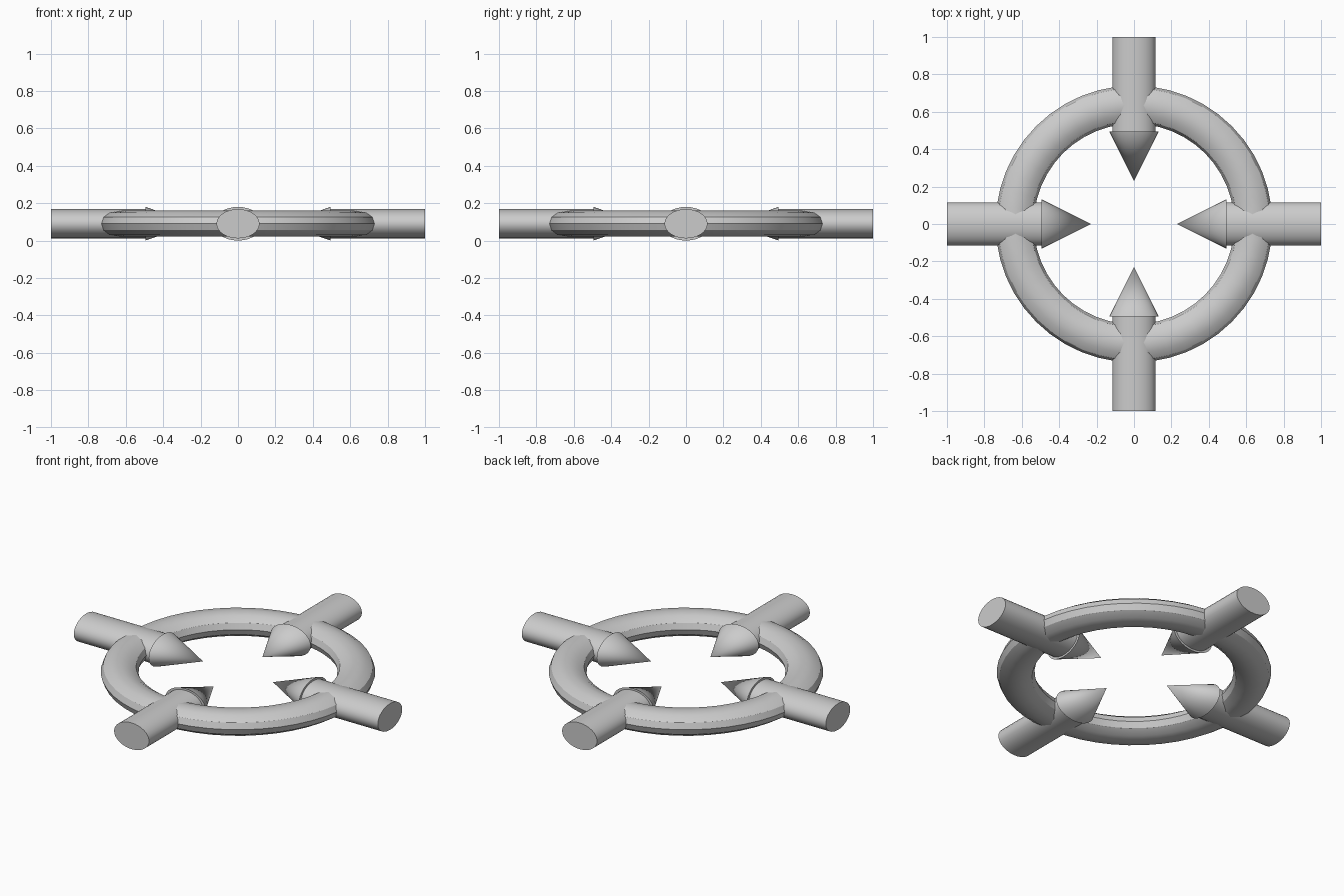
import bpy
from math import pi, cos, sin
from mathutils import Matrix

if "Cube" in bpy.data.objects:
    bpy.data.objects.remove(bpy.data.objects["Cube"])

FLAT = 0.68      # everything is squashed vertically to an oval section
MID = 0.09       # height of the centre plane


def finish(name, matrix):
    # place the part by baking its transform, then smooth its round sides
    ob = bpy.context.object
    ob.name = name
    ob.data.name = name
    ob.matrix_world = Matrix.Identity(4)
    ob.data.transform(matrix)
    bpy.ops.object.shade_smooth_by_angle(angle=pi / 6)
    return ob


squash = Matrix.Translation((0, 0, MID)) @ Matrix.Diagonal((1, 1, FLAT, 1))

# Ring
bpy.ops.mesh.primitive_torus_add(major_radius=0.638, minor_radius=0.102,
                                 major_segments=48, minor_segments=12)
finish("ring", squash)

# Four arrows pointing at the centre: round shaft and conical tip
for i, side in enumerate(("right", "back", "left", "front")):
    spin = Matrix.Rotation(i * pi / 2, 4, 'Z')
    inward = Matrix.Rotation(-pi / 2, 4, 'Y')   # local +z turns to -x

    bpy.ops.mesh.primitive_cylinder_add(vertices=32, radius=0.115, depth=0.505)
    finish("shaft_" + side,
           squash @ spin @ Matrix.Translation((0.7475, 0, 0)) @ inward)

    bpy.ops.mesh.primitive_cone_add(vertices=32, radius1=0.132, radius2=0, depth=0.265)
    finish("tip_" + side,
           squash @ spin @ Matrix.Translation((0.3625, 0, 0)) @ inward)
